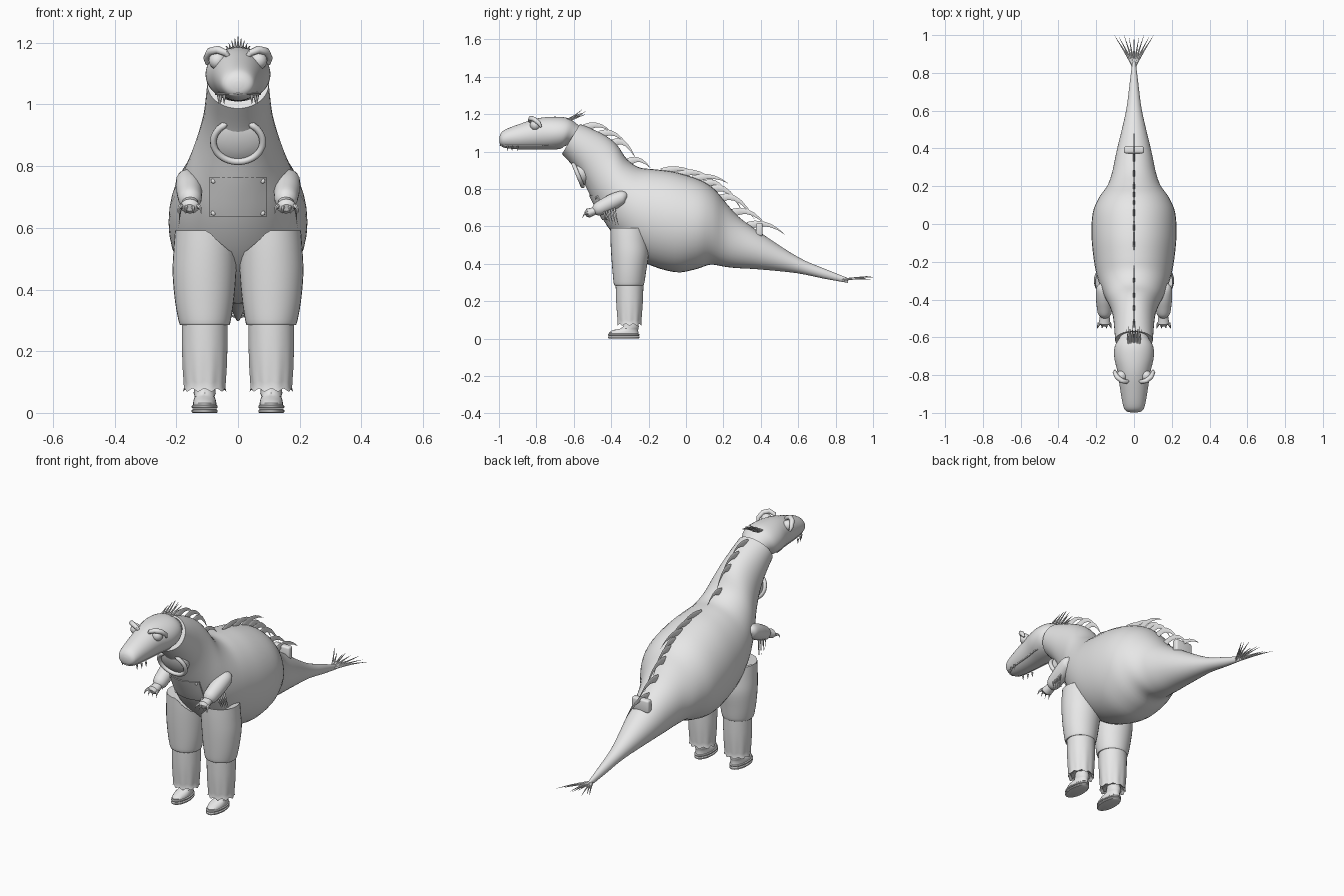
import bpy, bmesh, math
from mathutils import Vector as V
from mathutils.bvhtree import BVHTree

if "Cube" in bpy.data.objects:
    bpy.data.objects.remove(bpy.data.objects["Cube"])

grey = bpy.data.materials.new("soft_grey")
grey.diffuse_color = (0.8, 0.8, 0.8, 1)
grey.use_nodes = True
grey.node_tree.nodes["Principled BSDF"].inputs["Base Color"].default_value = grey.diffuse_color


def finish(name, bm):
    bmesh.ops.recalc_face_normals(bm, faces=bm.faces)
    me = bpy.data.meshes.new(name)
    bm.to_mesh(me)
    bm.free()
    me.materials.append(grey)
    ob = bpy.data.objects.new(name, me)
    bpy.context.collection.objects.link(ob)
    return ob


def loft(bm, rings, cap=True):
    vs = [[bm.verts.new(p) for p in r] for r in rings]
    n = len(vs[0])
    for a, b in zip(vs, vs[1:]):
        for i in range(n):
            j = (i + 1) % n
            bm.faces.new((a[i], a[j], b[j], b[i]))
    if cap:
        bm.faces.new(vs[0])
        bm.faces.new(vs[-1][::-1])


def smooth_rows(rows, steps=4):
    # Catmull-Rom through rows of numbers
    out = []
    for i in range(len(rows) - 1):
        p = [rows[max(i - 1, 0)], rows[i], rows[i + 1], rows[min(i + 2, len(rows) - 1)]]
        for k in range(steps):
            t = k / steps
            out.append([0.5 * (2 * b + (c - a) * t + (2 * a - 5 * b + 4 * c - d) * t * t
                               + (3 * b - a - 3 * c + d) * t ** 3) for a, b, c, d in zip(*p)])
    return out + [list(rows[-1])]


def skin(name, rows, n=40):
    # row: top y, top z, bottom y, bottom z, half width
    bm, rings = bmesh.new(), []
    for ty, tz, by, bz, w in smooth_rows(rows):
        c, a = V((0, ty + by, tz + bz)) / 2, V((0, ty - by, tz - bz)) / 2
        rings.append([c + a * math.cos(t) + V((w * math.sin(t), 0, 0))
                      for t in (2 * math.pi * i / n for i in range(n))])
    loft(bm, rings)
    return finish(name, bm)


def tube(bm, pts, radii, n=12, flat=1.0):
    pts, rings = [V(p) for p in pts], []
    for i, p in enumerate(pts):
        d = pts[min(i + 1, len(pts) - 1)] - pts[max(i - 1, 0)]
        q = d.to_track_quat('Z', 'Y')
        rings.append([p + q @ V((radii[i] * flat * math.cos(t), radii[i] * math.sin(t), 0))
                      for t in (2 * math.pi * k / n for k in range(n))])
    loft(bm, rings)


def spike(bm, base, mid, tip, r, flat=1.0, n=6):
    a, b, c = V(base), V(mid), V(tip)
    ts = [i / 5 for i in range(6)]
    tube(bm, [a * (1 - t) ** 2 + b * 2 * t * (1 - t) + c * t * t for t in ts],
         [r * (1 - t) + 0.0004 for t in ts], n, flat)


def stack(bm, x, rows, n=24):
    # horizontal ellipses: z, centre y, half x, half y
    loft(bm, [[V((x + hx * math.cos(t), cy + hy * math.sin(t), z))
               for t in (2 * math.pi * i / n for i in range(n))] for z, cy, hx, hy in rows])


def ball(bm, c, r, scale=(1, 1, 1)):
    res = bmesh.ops.create_uvsphere(bm, u_segments=16, v_segments=10, radius=r)
    for v in res['verts']:
        v.co = V([v.co[i] * scale[i] for i in range(3)]) + V(c)


def tree(ob):
    return BVHTree.FromPolygons([v.co for v in ob.data.vertices],
                                [p.vertices[:] for p in ob.data.polygons])


# body with neck and tail
body = skin("body", [
    (-.567, 1.147, -.663, .987, .10), (-.50, 1.12, -.59, .905, .105),
    (-.42, 1.078, -.54, .82, .113), (-.365, 1.03, -.49, .72, .13),
    (-.315, .958, -.42, .60, .162), (-.25, .915, -.33, .49, .192),
    (-.17, .905, -.22, .405, .212), (-.06, .89, -.06, .355, .225),
    (.07, .85, .05, .37, .218), (.15, .80, .13, .395, .185), (.21, .73, .20, .385, .14),
    (.283, .65, .27, .377, .115), (.40, .565, .39, .37, .09), (.60, .435, .59, .35, .043),
    (.75, .37, .74, .32, .023), (.87, .322, .865, .298, .008)])
body_tree = tree(body)

# head
head = skin("head", [
    (-.998, 1.075, -.998, 1.055, .012), (-.99, 1.097, -.992, 1.034, .04),
    (-.965, 1.118, -.97, 1.02, .056), (-.89, 1.147, -.90, 1.012, .07),
    (-.79, 1.178, -.79, 1.01, .086), (-.70, 1.186, -.72, 1.01, .104),
    (-.63, 1.178, -.67, 1.015, .102), (-.58, 1.145, -.645, 1.03, .08),
    (-.53, 1.11, -.58, 1.04, .05)])
head_tree = tree(head)

# mouth line following the head, plus teeth
bm = bmesh.new()
side = []
for i in range(15):
    y = -.98 + i * .02
    hit = head_tree.ray_cast(V((.3, y, 1.034)), V((-1, 0, 0)))[0]
    if hit:
        side.append(hit)
path = [V((-p.x, p.y, p.z)) for p in reversed(side)] + [V((0, -.993, 1.034))] + side
tube(bm, path, [.004] * len(path), 6)
finish("mouth_line", bm)
bm = bmesh.new()
for s in (1, -1):
    for x, y in ((.045, -.955), (.056, -.93), (.062, -.90)):
        spike(bm, (s * x, y, 1.03), (s * x, y, 1.015), (s * x, y, 1.002), .006)
finish("teeth", bm)

# eyes and heavy brows
bm, bb = bmesh.new(), bmesh.new()
for s in (1, -1):
    ball(bm, (s * .066, -.805, 1.142), .029)
    tube(bb, [(s * x, y, z) for x, y, z in ((.026, -.83, 1.15), (.04, -.835, 1.167),
         (.065, -.83, 1.178), (.09, -.81, 1.172), (.102, -.785, 1.15), (.1, -.775, 1.13))],
         [.005, .011, .013, .013, .011, .005], 10)
finish("eyes", bm)
finish("brows", bb)

# crest of quills on the head
bm = bmesh.new()
for i in range(9):
    u = (i - 4) / 4
    k = .02 * (i % 2)
    spike(bm, (u * .027, -.645 + k, 1.165), (u * .032, -.60 + k, 1.185),
          (u * .04, -.555 + k, 1.225 - .035 * abs(u)), .007)
finish("head_crest", bm)

# swept back spines along the neck, back and tail: base y, tip y, tip z
bm = bmesh.new()
for y0, y1, z1 in ((-.54, -.40, 1.105), (-.46, -.315, 1.035), (-.39, -.27, .965),
                   (-.31, -.19, .912), (-.13, .06, .882), (-.04, .145, .85), (.04, .225, .83),
                   (.10, .23, .765), (.14, .295, .692), (.185, .365, .64), (.25, .435, .597),
                   (.33, .53, .555)):
    z0 = body_tree.ray_cast(V((0, y0, 2)), V((0, 0, -1)))[0].z
    spike(bm, (0, y0, z0 - .012), (0, (y0 + y1) / 2, max(z0 + .03, z1 + .015)),
          (0, y1, z1), .022, .22, 8)
finish("back_spines", bm)

# tail tuft
bm = bmesh.new()
for i in range(9):
    u = (i - 4) / 4
    spike(bm, (0, .83, .313), (u * .04, .90, .325),
          (u * .105, 1.0 - .012 * (i % 2), .335 - .01 * (i % 3)), .008)
finish("tail_tuft", bm)

# small box on the tail
bm = bmesh.new()
for v in bmesh.ops.create_cube(bm, size=1)['verts']:
    v.co = V((v.co.x * .106, .392 + v.co.y * .036, .583 + v.co.z * .07))
bmesh.ops.bevel(bm, geom=bm.edges[:], offset=.01, segments=3, affect='EDGES', profile=.5)
finish("tail_box", bm)

# open chest ring and its domed disc
mid, up = V((0, -.572, .882)), V((0, -.06, .145)).normalized()
out = V((0, -up.z, up.y))
bm = bmesh.new()
pts = []
for i in range(41):
    t = math.radians(117 + 306 * i / 40)
    pts.append(mid + out * .008 + V((.08 * math.cos(t), 0, 0)) + up * (.07 * math.sin(t)))
tube(bm, pts, [.005] + [.011] * 39 + [.005], 10)
finish("chest_ring", bm)
bm = bmesh.new()
loft(bm, [[mid + out * h + V((r * math.cos(t), 0, 0)) + up * (r * .9 * math.sin(t))
           for t in (2 * math.pi * i / 32 for i in range(32))]
          for h, r in ((-.03, .078), (0, .076), (.006, .06), (.011, .035), (.013, .01))])
finish("chest_disc", bm)

# belly panel laid on the chest, with corner rivets
def chest(x, z, lift):
    p = body_tree.ray_cast(V((x, -2, z)), V((0, 1, 0)))[0]
    return V((x, p.y - lift, z))


bm = bmesh.new()
grid = [[bm.verts.new(chest(-.092 + .184 * i / 12, .635 + .13 * j / 8, .006))
         for i in range(13)] for j in range(9)]
for j in range(8):
    for i in range(12):
        bm.faces.new((grid[j][i], grid[j][i + 1], grid[j + 1][i + 1], grid[j + 1][i]))
res = bmesh.ops.extrude_face_region(bm, geom=bm.faces[:])
for v in res['geom']:
    if isinstance(v, bmesh.types.BMVert):
        v.co.y += .009
finish("belly_panel", bm)
bm = bmesh.new()
for x in (-.08, .08):
    for z in (.648, .752):
        ball(bm, chest(x, z, .006), .008, (1, .6, 1))
finish("panel_rivets", bm)

for s, tag in ((1, "right"), (-1, "left")):
    # arm, hand, claws and elbow feathers
    bm = bmesh.new()
    rows = smooth_rows([(s * .165, -.315, .757, .012), (s * .165, -.335, .757, .034),
                        (s * .16, -.38, .737, .042), (s * .157, -.43, .712, .041),
                        (s * .155, -.475, .69, .035), (s * .155, -.50, .68, .012)])
    tube(bm, [r[:3] for r in rows], [r[3] for r in rows], 20)
    finish(tag + "_arm", bm)
    bm = bmesh.new()
    tube(bm, [(s * .155, -.47, .69), (s * .155, -.50, .678), (s * .156, -.525, .67),
              (s * .157, -.538, .665)], [.018, .022, .025, .012], 12, 1.25)
    for k in range(4):
        d = (k - 1.5) * .018
        spike(bm, (s * .157 + d, -.525, .67), (s * .157 + d * 1.3, -.545, .672),
              (s * .157 + d * 1.4, -.553, .645), .009)
    finish(tag + "_hand", bm)
    bm = bmesh.new()
    for k in range(5):
        y = -.435 + .015 * k
        spike(bm, (s * .178, y - .01, .70), (s * .188, y, .66),
              (s * .192, y + .015, .625 - .006 * k), .008, .5)
    finish(tag + "_arm_feathers", bm)

    # upper leg, its top edge sloping down to the crotch
    bm, rings = bmesh.new(), []
    for z, x, hx, cy, hy in smooth_rows([
            (.285, .108, .076, -.305, .074), (.292, .108, .083, -.305, .081),
            (.36, .109, .095, -.303, .09), (.45, .109, .103, -.30, .1),
            (.53, .107, .102, -.304, .1), (.592, .106, .098, -.307, .098)]):
        ring = []
        for i in range(32):
            t = 2 * math.pi * i / 32
            px = x + hx * math.cos(t)
            ring.append(V((s * px, cy + hy * math.sin(t),
                           min(z, .592 - max(0, .097 - px) * (1.15 * (z - .285) / .307)))))
        rings.append(ring)
    loft(bm, rings)
    finish(tag + "_upper_leg", bm)

    # lower leg with scalloped hem and soft folds
    bm, rings = bmesh.new(), []
    for z, hx, hy in ((.30, .074, .074), (.22, .074, .073), (.15, .071, .069),
                      (.10, .067, .065), (.085, .066, .064), (.074, .069, .066), (.085, .055, .053)):
        ring = []
        for i in range(60):
            t = 2 * math.pi * i / 60
            w = math.cos(10 * t) * max(0, 1 - (z - .07) / .15)
            ring.append(V((s * .108 + (hx + .0015 * w) * math.cos(t),
                           -.302 + (hy + .0015 * w) * math.sin(t), z - .005 * w)))
        rings.append(ring)
    loft(bm, rings)
    finish(tag + "_lower_leg", bm)

    # shoe and layered sole
    bm = bmesh.new()
    stack(bm, s * .108, [(.02, -.333, .037, .078), (.032, -.333, .038, .079),
                         (.045, -.325, .035, .068), (.053, -.302, .032, .048),
                         (.064, -.294, .036, .042), (.09, -.295, .032, .038)])
    finish(tag + "_shoe", bm)
    bm = bmesh.new()
    for z in (0, .014):
        stack(bm, s * .108, [(z, -.333, .039, .08), (z + .003, -.333, .042, .084),
                             (z + .009, -.333, .042, .084), (z + .012, -.333, .038, .08)])
    finish(tag + "_sole", bm)

bpy.ops.object.select_all(action='SELECT')
bpy.context.view_layer.objects.active = body
bpy.ops.object.shade_smooth_by_angle(angle=math.radians(40))
